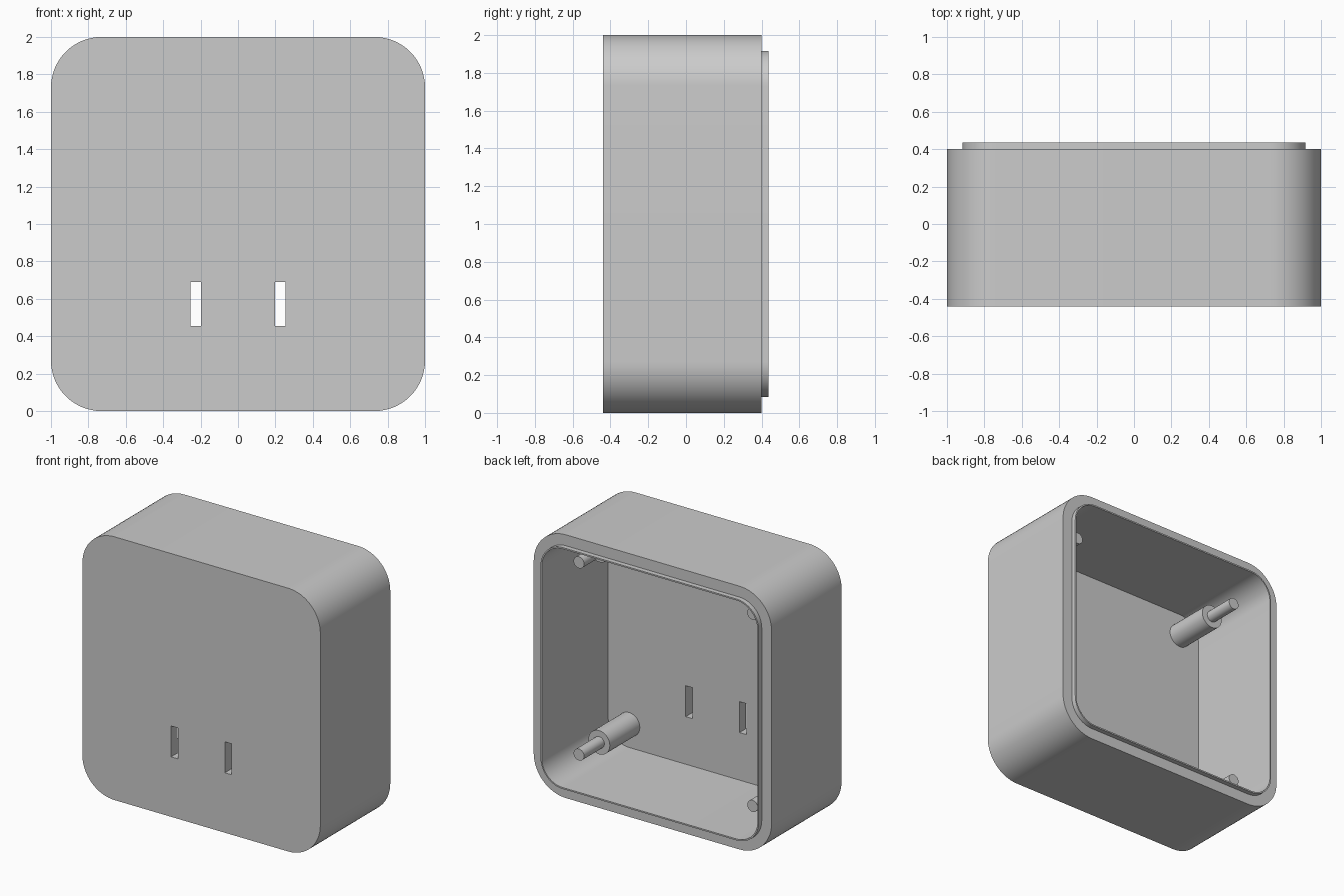
import bpy, bmesh, math
from mathutils import Matrix, Vector

cube = bpy.data.objects.get("Cube")
if cube:
    bpy.data.objects.remove(cube, do_unlink=True)

GREY = (0.6, 0.6, 0.6, 1)
grey = bpy.data.materials.new("plain grey plastic")
grey.use_nodes = True
grey.diffuse_color = GREY
grey.node_tree.nodes["Principled BSDF"].inputs["Base Color"].default_value = GREY

MID = 1.0                       # height of the centre
FRONT, INNER_FRONT, RIM, LIP = -0.44, -0.36, 0.40, 0.437
POST = 0.73                     # corner centre, also the post offset


def finish(name, bm):
    bmesh.ops.recalc_face_normals(bm, faces=bm.faces)
    mesh = bpy.data.meshes.new(name)
    bm.to_mesh(mesh)
    bm.free()
    mesh.materials.append(grey)
    obj = bpy.data.objects.new(name, mesh)
    bpy.context.collection.objects.link(obj)
    return obj


def rounded_slab(name, half, y0, y1, steps=16):
    """Rounded square of the given half size, extruded along y."""
    bm = bmesh.new()
    radius = half - POST
    verts = []
    for quarter in range(4):
        mid = math.radians(45 + 90 * quarter)
        cx = math.copysign(POST, math.cos(mid))
        cz = math.copysign(POST, math.sin(mid))
        for i in range(steps + 1):
            a = math.pi / 2 * (quarter + i / steps)
            verts.append(bm.verts.new((cx + radius * math.cos(a), y0,
                                       MID + cz + radius * math.sin(a))))
    face = bm.faces.new(verts)
    new = bmesh.ops.extrude_face_region(bm, geom=[face])["geom"]
    bmesh.ops.translate(bm, vec=(0, y1 - y0, 0),
                        verts=[v for v in new if isinstance(v, bmesh.types.BMVert)])
    return finish(name, bm)


def box(name, centre, size):
    bm = bmesh.new()
    bmesh.ops.create_cube(bm, size=1, matrix=Matrix.LocRotScale(
        Vector(centre), None, Vector(size)))
    return finish(name, bm)


def rod(name, x, z, radius, y0, y1):
    bm = bmesh.new()
    place = Matrix.Translation((x, (y0 + y1) / 2, z)) @ Matrix.Rotation(math.pi / 2, 4, "X")
    bmesh.ops.create_cone(bm, cap_ends=True, segments=32, radius1=radius,
                          radius2=radius, depth=y1 - y0, matrix=place)
    return finish(name, bm)


def boolean(obj, tool, operation):
    mod = obj.modifiers.new(tool.name, "BOOLEAN")
    mod.operation, mod.object, mod.solver = operation, tool, "EXACT"
    bpy.context.view_layer.objects.active = obj
    bpy.ops.object.modifier_apply(modifier=mod.name)
    bpy.data.objects.remove(tool, do_unlink=True)


# Housing with a raised locating lip, hollowed from the back
housing = rounded_slab("housing", 1.0, FRONT, RIM)
boolean(housing, rounded_slab("lip", 0.917, 0, LIP), "UNION")
boolean(housing, rounded_slab("cavity", 0.906, INNER_FRONT, 0.6), "DIFFERENCE")

# Two upright slots through the front
for side in (-1, 1):
    slot = box("slot", (side * 0.226, -0.4, 0.573), (0.057, 0.3, 0.235))
    boolean(housing, slot, "DIFFERENCE")
parts = [housing]

# Stepped post in each corner
for sx, side in ((1, "left"), (-1, "right")):
    for sz, level in ((1, "upper"), (-1, "lower")):
        x, z = sx * POST, MID + sz * POST
        parts.append(rod(f"{level}_{side}_post", x, z, 0.09, INNER_FRONT - 0.01, 0))
        parts.append(rod(f"{level}_{side}_pin", x, z, 0.044, -0.01, 0.244))

# Smooth rounded walls, sharp rims
bpy.ops.object.select_all(action="DESELECT")
for part in parts:
    part.select_set(True)
bpy.context.view_layer.objects.active = housing
bpy.ops.object.shade_smooth_by_angle(angle=math.radians(30))
